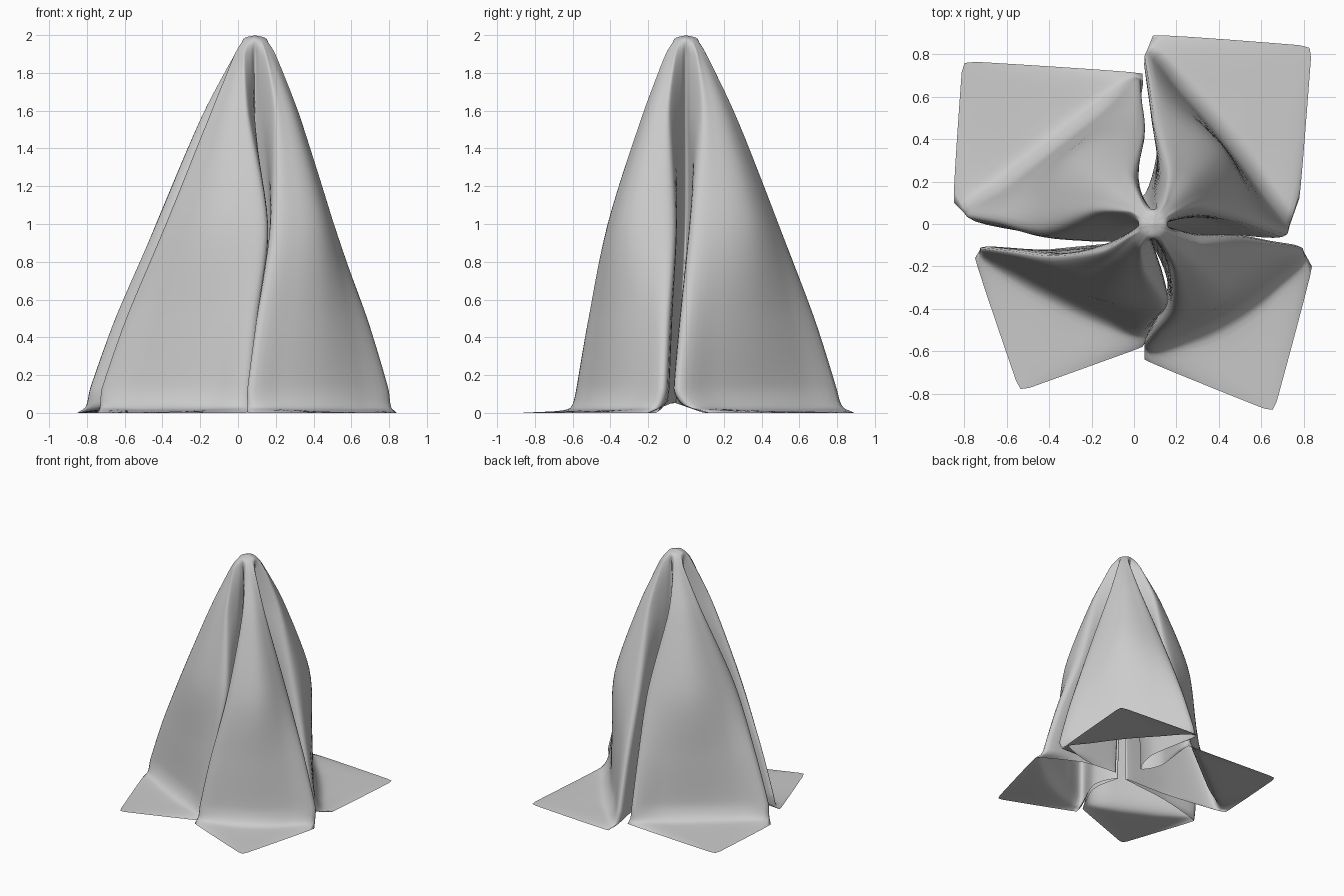
import bpy, math
from mathutils import Vector

if "Cube" in bpy.data.objects:
    bpy.data.objects.remove(bpy.data.objects["Cube"])

TOP = Vector((0.09, 0.0))          # point under the tip of the drape
STEP_AROUND, STEP_DOWN = 6, 7      # smooth steps between guide points

# Each lobe: panel ends, then three points of the valley that follows it,
# at mid height and at the base; panel bulge; floor flap outline.
LOBES = [
    dict(mid=[(.49, .03), (.10, .48), (.11, .28), (.06, .08), (-.03, .24)],
         base=[(.72, -.05), (.05, .79), (.11, .36), (.04, .13), (-.05, .28)],
         bulge=(.15, .04), flap=[(.78, .12), (.84, .84), (.09, .89)]),
    dict(mid=[(.05, .43), (-.42, -.04), (-.18, -.08), (.04, -.08), (-.18, -.13)],
         base=[(.03, .67), (-.78, .03), (-.40, -.05), (.03, -.07), (-.40, -.12)],
         bulge=(.16, .0), flap=[(.04, .71), (-.81, .77), (-.85, .10)]),
    dict(mid=[(-.38, -.15), (.15, -.38), (.14, -.25), (.08, -.06), (.17, -.20)],
         base=[(-.72, -.11), (.05, -.50), (.12, -.35), (.08, -.10), (.16, -.30)],
         bulge=(.08, .02), flap=[(-.75, -.16), (-.54, -.79), (.04, -.58)]),
    dict(mid=[(.18, -.40), (.49, -.06), (.30, -.05), (.13, .00), (.30, .03)],
         base=[(.05, -.57), (.79, -.11), (.45, -.08), (.15, -.04), (.45, -.05)],
         bulge=(.14, .08), flap=[(.05, -.64), (.66, -.89), (.84, -.20)]),
]


def panel(points, bulge):
    """Five guide points over the outward panel, then the valley points."""
    a, b = Vector(points[0]), Vector(points[1])
    d = (b - a).normalized()
    out = Vector((d.y, -d.x)) * bulge
    cols = [a.lerp(b, t) + out * w for t, w in
            ((0, 0), (.22, .7), (.5, 1), (.78, .7), (1, 0))]
    return cols + [Vector(p) for p in points[2:]]


def flap_row(points, base):
    f1, c, f2 = (Vector(p) for p in points)
    q1, q2 = f1.lerp(c, .92), f2.lerp(c, .92)
    return [f1, q1, c.lerp((q1 + q2) / 2, .35), q2, f2] + base[5:]


def smooth(pts, steps, closed, tension=1.0):
    """Curve through the points with limited tangents; panels can be tightened."""
    n = len(pts)

    def tangent(i):
        if not closed and i in (0, n - 1):
            return (pts[1] - pts[0]) if i == 0 else (pts[-1] - pts[-2])
        p, q, r = pts[i - 1], pts[i], pts[(i + 1) % n]
        m = (r - p) * .5
        lim = min((q - p).length, (r - q).length)
        return m * min(1.0, lim / max(m.length, 1e-6)) * (tension if i % 8 < 5 else 1)

    tan = [tangent(i) for i in range(n)]
    res = []
    for i in range(n if closed else n - 1):
        j = (i + 1) % n
        for k in range(steps):
            t = k / steps
            res.append(pts[i] * (2*t**3 - 3*t**2 + 1) + tan[i] * (t**3 - 2*t**2 + t)
                       + pts[j] * (3*t**2 - 2*t**3) + tan[j] * (t**3 - t**2))
    return res if closed else res + [pts[-1].copy()]


# Guide columns running from the tip down to the hem
ANGLES = [-18, -9, 0, 9, 18, 31, 45, 59]
columns = []
for k, lobe in enumerate(LOBES):
    mid = panel(lobe['mid'], lobe['bulge'][0])
    base = panel(lobe['base'], lobe['bulge'][1])
    flap = flap_row(lobe['flap'], base)
    heart = TOP.lerp(mid[2], .53)       # panel centre below the tip
    for i in range(8):
        a = math.radians(45 + 90 * k + ANGLES[i])
        ray = Vector((math.cos(a), math.sin(a)))
        valley = i > 4
        cap = TOP + ray * ((.06 if i == 6 else .085) if valley else .125)
        upper = cap.lerp(mid[i], .25 if valley else .46)
        if not valley:                  # panels taper toward the tip
            upper = upper.lerp(heart, .27)
        rows = [(TOP, 2.0), (TOP + ray * .065, 1.975), (cap, 1.89),
                (upper, 1.58), (mid[i], 1.0),
                (mid[i].lerp(base[i], .62), .5), (base[i], .13)]
        if valley:
            rows += [(base[i], .09), (base[i], .05)]
        else:
            end = i in (0, 4)
            rows += [(base[i].lerp(flap[i], .3 if end else .14), .04 if end else .02),
                     (flap[i], .0)]
        pts = [Vector((p.x, p.y, z)) for p, z in rows]
        columns.append(smooth(pts, STEP_DOWN, False))

# Rings around the drape, straighter toward the hem, joined into one sheet
last = len(columns[0]) - 1
rings = [smooth([c[r] for c in columns], STEP_AROUND, True,
                min(1.0, .12 + .88 * (last - r) / STEP_DOWN)) for r in range(1, last + 1)]
n = len(rings[0])
verts = [(TOP.x, TOP.y, 2.0)] + [(p.x, p.y, max(p.z, 0)) for ring in rings for p in ring]
faces = [(0, 1 + i, 1 + (i + 1) % n) for i in range(n)]
for r in range(len(rings) - 1):
    a, b = 1 + r * n, 1 + (r + 1) * n
    faces += [(a + i, b + i, b + (i + 1) % n, a + (i + 1) % n) for i in range(n)]

mesh = bpy.data.meshes.new("draped_cloth")
mesh.from_pydata(verts, [], faces)
mesh.update()
cloth = bpy.data.objects.new("draped_cloth", mesh)
bpy.context.collection.objects.link(cloth)
mesh.polygons.foreach_set("use_smooth", [True] * len(mesh.polygons))
